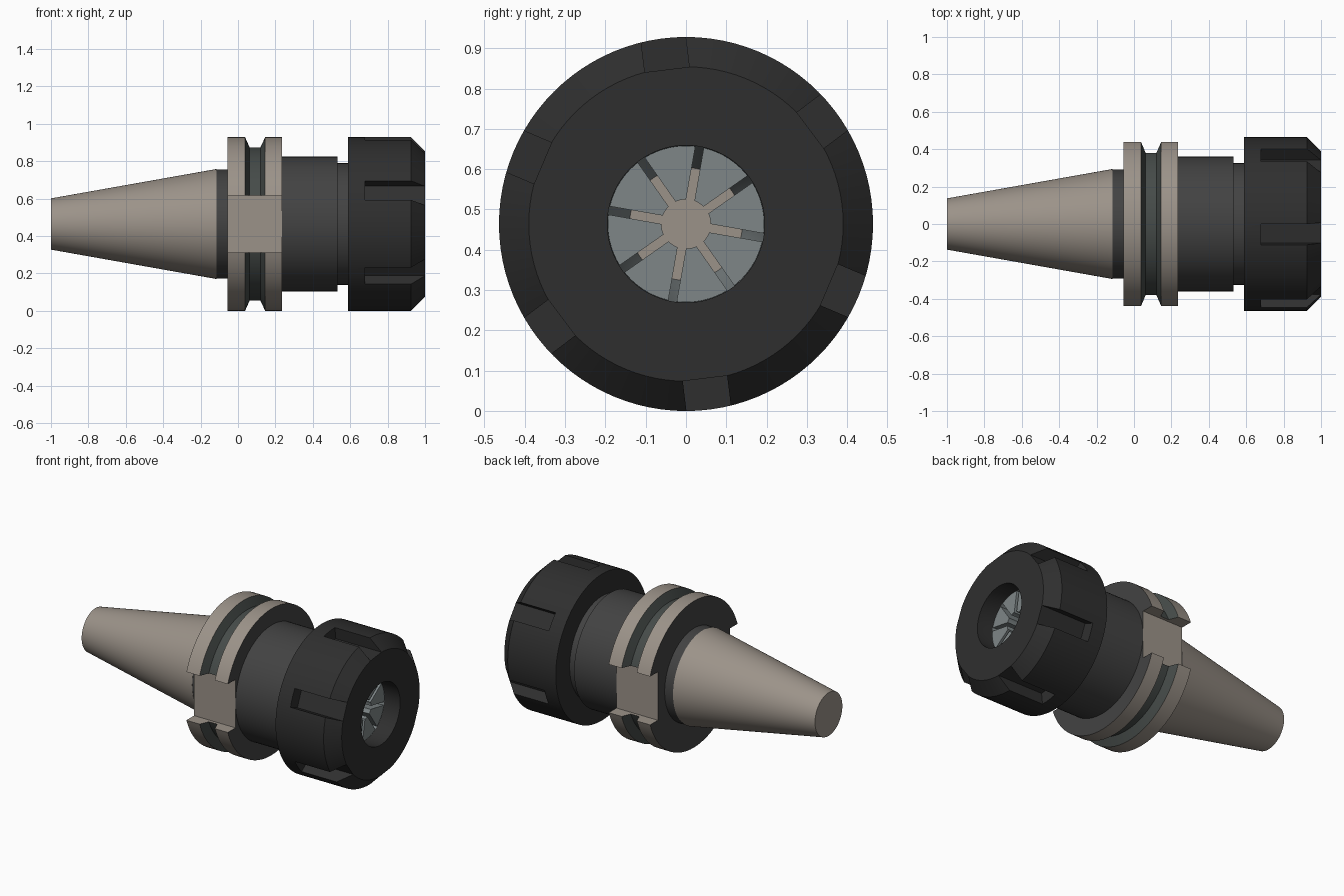
import bpy, bmesh, math
from mathutils import Matrix

if "Cube" in bpy.data.objects:
    bpy.data.objects.remove(bpy.data.objects["Cube"])

CZ = 0.464      # height of the turning axis
R = 0.464       # largest radius
SEG = 96


def mat(name, rgb):
    m = bpy.data.materials.new(name)
    m.diffuse_color = (*rgb, 1)
    m.use_nodes = True
    m.node_tree.nodes["Principled BSDF"].inputs["Base Color"].default_value = m.diffuse_color
    return m


TAN = mat("ground_steel", (0.33, 0.29, 0.25))
DARK = mat("dark_steel", (0.055, 0.055, 0.055))
GROOVE = mat("groove_steel", (0.06, 0.07, 0.066))
BLACK = mat("black_oxide", (0.028, 0.028, 0.028))
COLLET = mat("collet_steel", (0.21, 0.24, 0.245))


def make_object(name, bm, mats):
    bmesh.ops.recalc_face_normals(bm, faces=bm.faces)
    me = bpy.data.meshes.new(name)
    bm.to_mesh(me)
    bm.free()
    ob = bpy.data.objects.new(name, me)
    bpy.context.collection.objects.link(ob)
    for m in mats:
        me.materials.append(m)
    return ob


def smooth(ob):
    bpy.ops.object.select_all(action='DESELECT')
    ob.select_set(True)
    bpy.context.view_layer.objects.active = ob
    bpy.ops.object.shade_smooth_by_angle(angle=math.radians(20))


def revolve(name, profile, mats, slots=None, closed=False):
    """Turn (x, radius) points round the axis; slots = material per segment."""
    bm = bmesh.new()
    rings = []
    for x, r in profile:
        if r == 0:
            rings.append([bm.verts.new((x, 0, CZ))] * SEG)
        else:
            rings.append([bm.verts.new((x, r * math.cos(2 * math.pi * i / SEG),
                                        CZ + r * math.sin(2 * math.pi * i / SEG)))
                          for i in range(SEG)])
    n = len(profile)
    for k in range(n if closed else n - 1):
        a, b = rings[k], rings[(k + 1) % n]
        for i in range(SEG):
            j = (i + 1) % SEG
            f = bm.faces.new(list(dict.fromkeys((a[i], a[j], b[j], b[i]))))
            f.material_index = slots[k] if slots else 0
    return make_object(name, bm, mats)


def cut_boxes(ob, boxes, material):
    """boxes: (x0, x1, radius in, radius out, width, angle about the axis)"""
    bm = bmesh.new()
    for x0, x1, r0, r1, w, ang in boxes:
        m = (Matrix.Translation((0, 0, CZ)) @ Matrix.Rotation(ang, 4, 'X')
             @ Matrix.Translation(((x0 + x1) / 2, (r0 + r1) / 2, 0))
             @ Matrix.Diagonal((x1 - x0, r1 - r0, w, 1)))
        bmesh.ops.create_cube(bm, size=1, matrix=m)
    cutter = make_object("cutter", bm, [material])
    cutter.hide_render = True
    mod = ob.modifiers.new("slots", 'BOOLEAN')
    mod.operation, mod.solver, mod.object = 'DIFFERENCE', 'EXACT', cutter
    bpy.context.view_layer.objects.active = ob
    bpy.ops.object.modifier_apply(modifier=mod.name)
    bpy.data.objects.remove(cutter)


# Tapered shank and the dark collar behind the flange
smooth(revolve("taper_shank", [(-1, 0), (-1, 0.137), (-0.115, 0.294), (-0.115, 0)], [TAN]))
smooth(revolve("shank_collar", [(-0.115, 0), (-0.115, 0.292), (-0.05, 0.292), (-0.05, 0)], [DARK]))

# Grooved flange with two opposite drive slots
flange = revolve("grooved_flange",
                 [(-0.055, 0), (-0.055, R), (0.038, R), (0.062, 0.41),
                  (0.12, 0.41), (0.145, R), (0.235, R), (0.235, 0)],
                 [TAN, DARK, GROOVE], [1, 0, 2, 2, 2, 0, 1])
cut_boxes(flange, [(-0.2, 0.4, 0.361, 0.7, 0.306, a) for a in (0, math.pi)], TAN)
smooth(flange)

# Holder body with neck and the conical collet seat
smooth(revolve("holder_body",
               [(0.235, 0), (0.235, 0.36), (0.532, 0.36), (0.532, 0.325),
                (0.62, 0.325), (0.62, 0.157), (0.5, 0.14), (0.5, 0)],
               [DARK, COLLET, TAN], [0, 0, 0, 0, 0, 1, 2]))

# Clamping nut with six spanner notches
nut = revolve("clamping_nut",
              [(0.588, R), (0.925, R), (1, 0.39), (1, 0.195),
               (0.89, 0.195), (0.62, 0.157), (0.62, 0.325), (0.588, 0.325)],
              [BLACK, COLLET], [0, 0, 0, 0, 1, 0, 0, 0], closed=True)
cut_boxes(nut, [(0.68, 1.2, 0.386, 0.6, 0.111, math.radians(37 + 60 * k))
                for k in range(6)], BLACK)
smooth(nut)

# Collet: eight jaws separated by narrow slits
bm = bmesh.new()
for k in range(8):
    start = math.radians(80 + 45 * k)
    end = start + math.radians(45)
    loops = []
    for x, outer in ((0.89, 0.194), (0.5, 0.139)):
        pts = []
        for r, flip in ((outer, False), (0.061, True)):
            off = math.asin(0.0105 / r)
            a0, a1 = start + off, end - off
            arc = [a0 + (a1 - a0) * i / 10 for i in range(11)]
            pts += [(r, a) for a in (arc[::-1] if flip else arc)]
        loops.append([bm.verts.new((x, r * math.cos(a), CZ + r * math.sin(a))) for r, a in pts])
    f, b = loops
    bm.faces.new(f)
    bm.faces.new(b[::-1])
    for i in range(len(f)):
        j = (i + 1) % len(f)
        bm.faces.new((f[i], b[i], b[j], f[j]))
smooth(make_object("collet_jaws", bm, [COLLET]))
